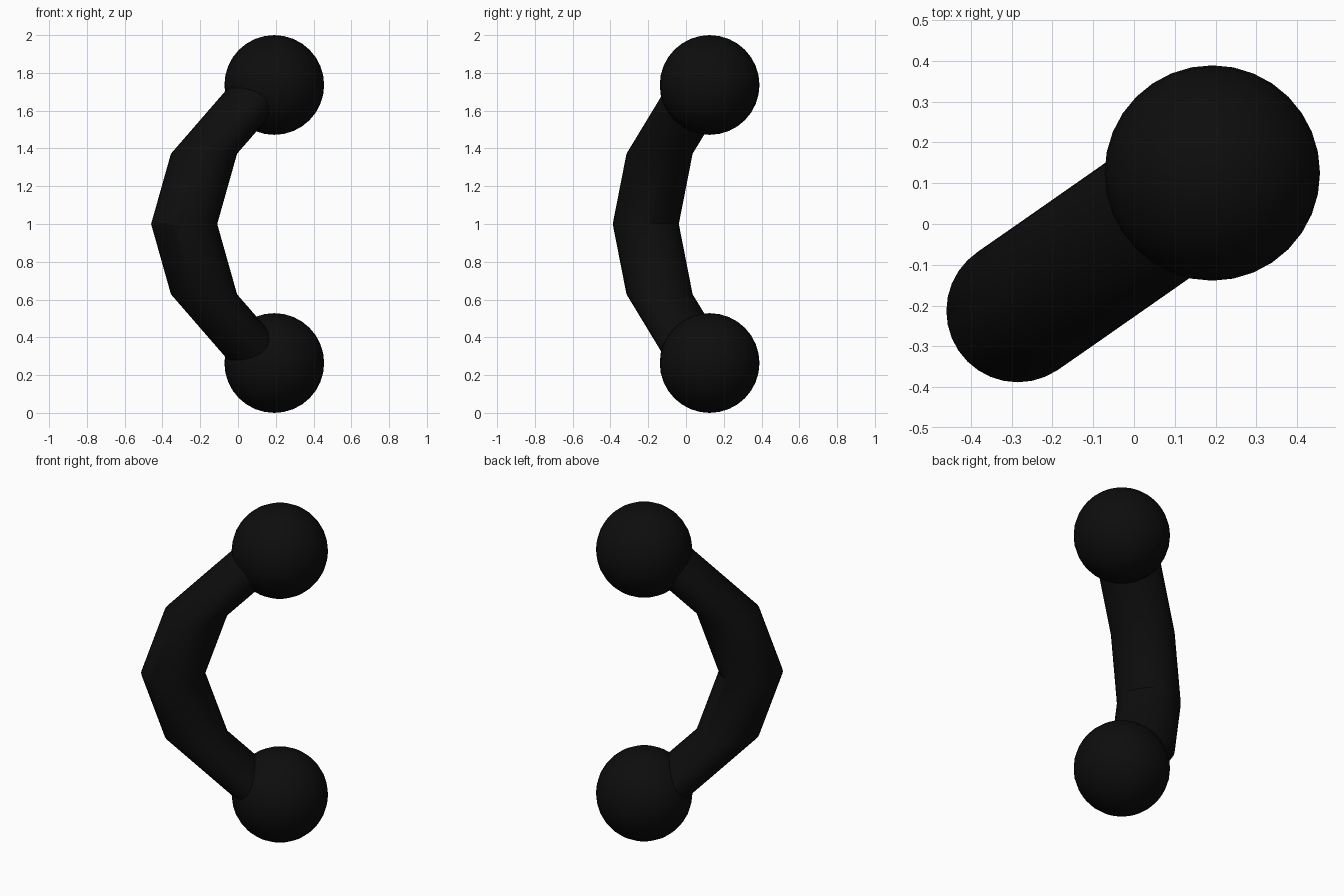
import bpy, bmesh, math

if "Cube" in bpy.data.objects:
    bpy.data.objects.remove(bpy.data.objects["Cube"])

# One near-black colour
black = bpy.data.materials.new("black")
black.diffuse_color = (0.004, 0.004, 0.004, 1)
black.use_nodes = True
black.node_tree.nodes["Principled BSDF"].inputs["Base Color"].default_value = black.diffuse_color

MID = 1.0         # mirror height
SEGS = 32


def finish(obj):
    obj.data.materials.append(black)
    for p in obj.data.polygons:
        p.use_smooth = True


# Round end balls
for name, z in (("lower_ball", 0.264), ("upper_ball", 1.736)):
    bpy.ops.mesh.primitive_uv_sphere_add(segments=SEGS, ring_count=16, radius=0.264,
                                         location=(0.192, 0.125, z))
    ball = bpy.context.object
    ball.name = name
    finish(ball)

# Bent handle: equal horizontal rings along a path, mirrored about the middle
half = [(0.135, 0.08, 0.735), (-0.18, -0.14, 0.372)]
path = ([(x, y, MID - d) for x, y, d in half] + [(-0.285, -0.213, MID)]
        + [(x, y, MID + d) for x, y, d in reversed(half)])
R = 0.175
bm = bmesh.new()
rings = []
for cx, cy, z in path:
    rings.append([bm.verts.new((cx + R * math.cos(2 * math.pi * i / SEGS),
                                cy + R * math.sin(2 * math.pi * i / SEGS), z))
                  for i in range(SEGS)])
for a, b in zip(rings, rings[1:]):
    for i in range(SEGS):
        j = (i + 1) % SEGS
        bm.faces.new((a[i], a[j], b[j], b[i]))
bm.faces.new(rings[0][::-1])
bm.faces.new(rings[-1])
mesh = bpy.data.meshes.new("handle")
bm.to_mesh(mesh)
bm.free()
handle = bpy.data.objects.new("handle", mesh)
bpy.context.collection.objects.link(handle)
finish(handle)
bpy.ops.object.select_all(action='DESELECT')
handle.select_set(True)
bpy.context.view_layer.objects.active = handle
bpy.ops.object.shade_smooth_by_angle(angle=math.radians(30))
